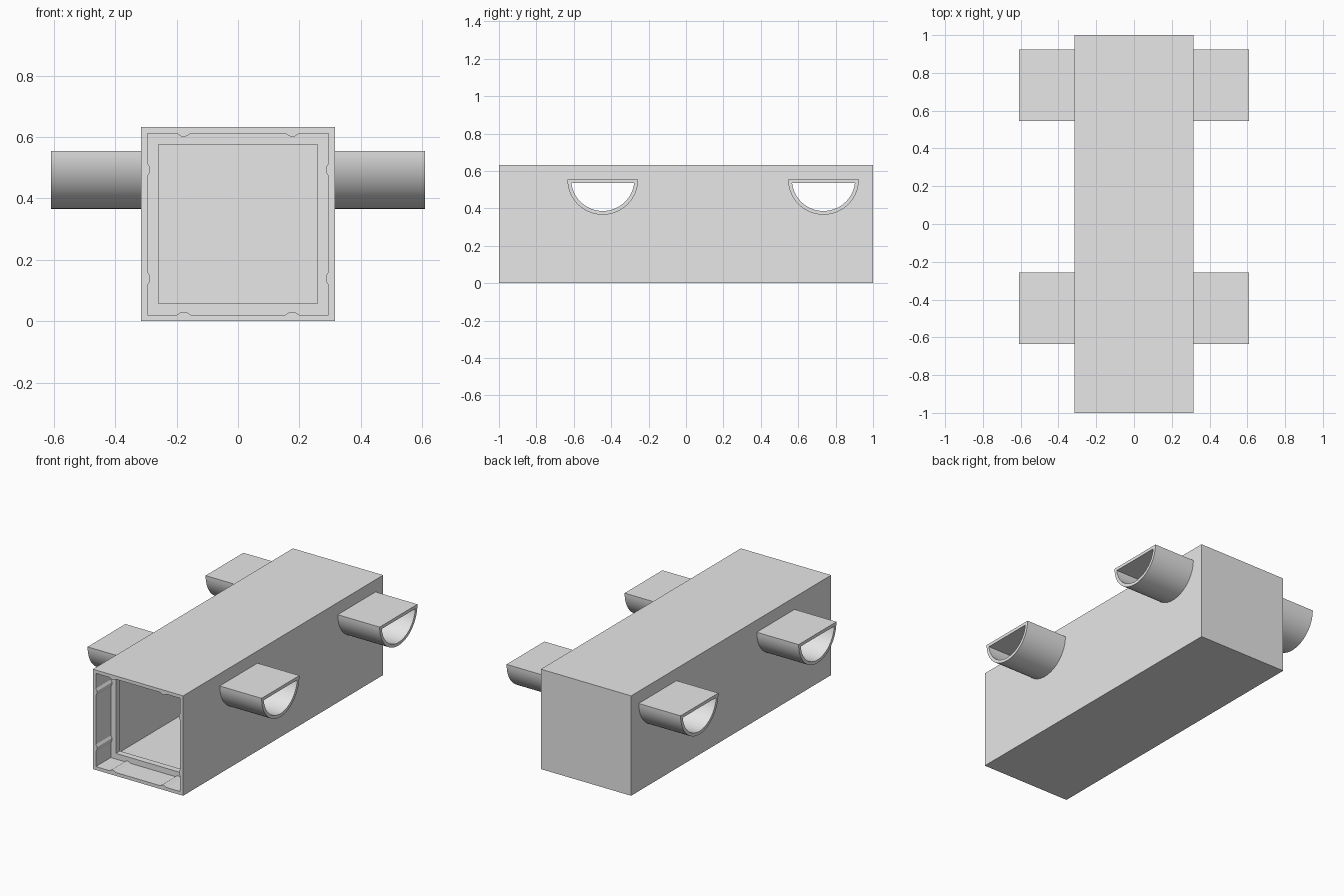
import bpy, bmesh, math
from mathutils import Vector

cube = bpy.data.objects.get("Cube")
if cube:
    bpy.data.objects.remove(cube, do_unlink=True)

grey = bpy.data.materials.new("plain grey")
grey.use_nodes = True
grey.diffuse_color = (0.8, 0.8, 0.8, 1)
grey.node_tree.nodes["Principled BSDF"].inputs["Base Color"].default_value = (0.8, 0.8, 0.8, 1)

W, H, T = 0.315, 0.632, 0.02          # half width, height, wall thickness
MID = H / 2
TUBE_Z, TUBE_R, TUBE_END = 0.555, 0.189, 0.609
TUBE_Y = (-0.445, 0.735)
STEP_Y, RING_Y = -0.85, -0.81         # front and back of the inner ring


def finish(name, bm):
    bmesh.ops.recalc_face_normals(bm, faces=bm.faces)
    mesh = bpy.data.meshes.new(name)
    bm.to_mesh(mesh)
    bm.free()
    mesh.materials.append(grey)
    obj = bpy.data.objects.new(name, mesh)
    bpy.context.collection.objects.link(obj)
    return obj


def prism(name, start, end):
    """Solid between two matching outlines."""
    bm = bmesh.new()
    a = [bm.verts.new(p) for p in start]
    b = [bm.verts.new(p) for p in end]
    bm.faces.new(a)
    bm.faces.new(b)
    for i in range(len(a)):
        j = (i + 1) % len(a)
        bm.faces.new((a[i], a[j], b[j], b[i]))
    return finish(name, bm)


def block(name, half, y0, y1):
    """Square block centred on the body axis."""
    corners = [(-half, -half), (half, -half), (half, half), (-half, half)]
    return prism(name, *[[(x, y, MID + z) for x, z in corners] for y in (y0, y1)])


def half_round(radius, drop, x, yc, steps=32):
    """D-shaped outline with a flat top lowered by drop."""
    a = math.asin(drop / radius)
    angles = [math.pi + a + (math.pi - 2 * a) * i / steps for i in range(steps + 1)]
    return [Vector((x, yc + radius * math.cos(t), TUBE_Z + radius * math.sin(t))) for t in angles]


def cut(target, cutter):
    cutter.hide_render = True
    mod = target.modifiers.new("cut", 'BOOLEAN')
    mod.operation, mod.solver, mod.object = 'DIFFERENCE', 'EXACT', cutter
    bpy.context.view_layer.objects.active = target
    bpy.ops.object.modifier_apply(modifier=mod.name)
    bpy.data.objects.remove(cutter, do_unlink=True)


# Hollow body, open at the front, with a ring set inside the mouth
body = block("body", MID, -1, 1)
cut(body, block("mouth_cutter", W - T, -1.1, STEP_Y))
cut(body, block("cavity_cutter", W - T, RING_Y, 1 - T))
cut(body, block("ring_cutter", 0.259, -0.9, -0.7))
for yc in TUBE_Y:
    bore = [half_round(TUBE_R - T, T, x, yc) for x in (-0.5, 0.5)]
    cut(body, prism("bore_cutter", *bore))

# Half-round hollow side tubes
for side, x_sign in (("left", 1), ("right", -1)):
    for place, yc in zip(("front", "back"), TUBE_Y):
        bm = bmesh.new()
        loops = []
        for x in (W, TUBE_END):
            for radius, drop in ((TUBE_R, 0), (TUBE_R - T, T)):
                loops.append([bm.verts.new(p) for p in half_round(radius, drop, x_sign * x, yc)])
        outer0, inner0, outer1, inner1 = loops
        for p, q in ((outer0, outer1), (outer1, inner1), (inner1, inner0), (inner0, outer0)):
            for i in range(len(p)):
                j = (i + 1) % len(p)
                bm.faces.new((p[i], p[j], q[j], q[i]))
        tube = finish(f"{place}_{side}_tube", bm)
        bpy.ops.object.select_all(action='DESELECT')
        tube.select_set(True)
        bpy.context.view_layer.objects.active = tube
        bpy.ops.object.shade_smooth_by_angle(angle=math.radians(30))

# Small snap ridges, two on each wall of the mouth
profile = [(-0.022, 0), (-0.008, 0.009), (0.008, 0.009), (0.022, 0)]
for wall, name in enumerate(("bottom", "left", "top", "right")):
    turn = wall * math.pi / 2
    c, s = math.cos(turn), math.sin(turn)
    for n, offset in enumerate((-0.177, 0.177), 1):
        ends = []
        for y in (-1, STEP_Y):
            pts = [(offset + u, v - (W - T)) for u, v in profile]
            ends.append([(u * c - v * s, y, MID + u * s + v * c) for u, v in pts])
        prism(f"{name}_ridge_{n}", *ends)
